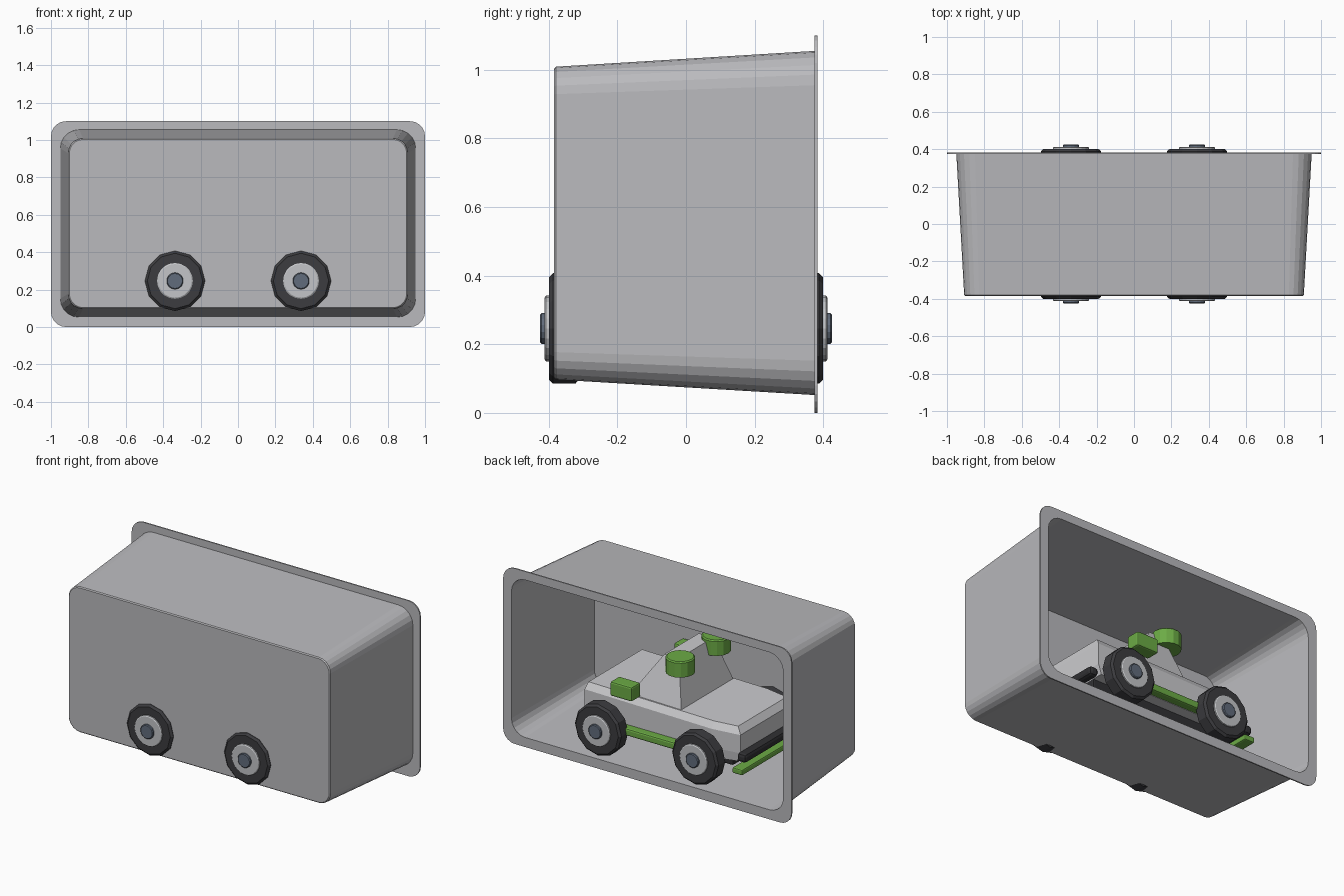
import bpy, bmesh, math
from mathutils import Matrix

if "Cube" in bpy.data.objects:
    bpy.data.objects.remove(bpy.data.objects["Cube"])


def material(name, rgb):
    m = bpy.data.materials.new(name)
    m.diffuse_color = (*rgb, 1)
    m.use_nodes = True
    m.node_tree.nodes["Principled BSDF"].inputs["Base Color"].default_value = m.diffuse_color
    return m


TRAY = material("tray_grey", (0.49, 0.49, 0.51))
PAINT = material("body_light_grey", (0.60, 0.60, 0.62))
RUBBER = material("tyre_charcoal", (0.045, 0.045, 0.05))
BLACK = material("bumper_black", (0.03, 0.03, 0.033))
RIM = material("rim_silver", (0.55, 0.56, 0.58))
HUB = material("hub_slate", (0.12, 0.15, 0.20))
GREEN = material("trim_green", (0.15, 0.41, 0.06))


def finish(name, bm, mat):
    bmesh.ops.recalc_face_normals(bm, faces=bm.faces)
    me = bpy.data.meshes.new(name)
    bm.to_mesh(me)
    bm.free()
    me.materials.append(mat)
    ob = bpy.data.objects.new(name, me)
    bpy.context.collection.objects.link(ob)
    return ob


def loft(name, loops, mat):
    """Skin a stack of equal-length loops and cap both ends."""
    bm = bmesh.new()
    rings = [[bm.verts.new(p) for p in loop] for loop in loops]
    n = len(rings[0])
    for a, b in zip(rings, rings[1:]):
        for i in range(n):
            j = (i + 1) % n
            bm.faces.new((a[i], a[j], b[j], b[i]))
    bm.faces.new(rings[0])
    bm.faces.new(rings[-1])
    return finish(name, bm, mat)


def box(name, centre, size, mat, bevel=0.0):
    bm = bmesh.new()
    bmesh.ops.create_cube(bm, size=1)
    bmesh.ops.scale(bm, vec=size, verts=bm.verts)
    bmesh.ops.translate(bm, vec=centre, verts=bm.verts)
    if bevel:
        bmesh.ops.bevel(bm, geom=bm.edges[:], offset=bevel, segments=2,
                        profile=0.5, affect='EDGES')
    return finish(name, bm, mat)


def lathe_y(name, x, z, profile, sides, mat):
    """Turned part about an axis along y; profile is (y, radius)."""
    loops = []
    for y, r in profile:
        loops.append([(x + r * math.sin(2 * math.pi * i / sides), y,
                       z + r * math.cos(2 * math.pi * i / sides))
                      for i in range(sides)])
    return loft(name, loops, mat)


def rounded_rect(y, hx, z0, z1, r, seg=5):
    pts = []
    for cx, cz, start in ((hx - r, z1 - r, 0), (r - hx, z1 - r, 90),
                          (r - hx, z0 + r, 180), (hx - r, z0 + r, 270)):
        for k in range(seg + 1):
            a = math.radians(start + 90 * k / seg)
            pts.append((cx + r * math.cos(a), y, cz + r * math.sin(a)))
    return pts


# Tapered display tray, open at the back, with a thin flange
loft("tray", [rounded_rect(*s) for s in (
    (-0.385, 0.902, 0.103, 1.003, 0.075),
    (-0.379, 0.908, 0.097, 1.009, 0.08),
    (0.375, 0.95, 0.052, 1.055, 0.10),
    (0.375, 1.0, 0.0, 1.10, 0.08),
    (0.383, 1.0, 0.0, 1.10, 0.08),
    (0.383, 0.942, 0.060, 1.047, 0.095),
    (-0.377, 0.900, 0.105, 1.001, 0.075))], TRAY)


# Car body: plan outline tapering at the nose, chamfered along the top
def body_loop(z, nose, nose_w, side_w, tail, slope=0.0):
    half = [(tail, side_w), (-0.38, side_w), (nose, nose_w)]
    pts = half + [(x, -y) for x, y in reversed(half)]
    return [(x, y, z + slope * (x - tail)) for x, y in pts]


loft("car_body", [body_loop(0.23, -0.53, 0.25, 0.29, 0.48),
                  body_loop(0.29, -0.56, 0.26, 0.29, 0.50),
                  body_loop(0.42, -0.56, 0.26, 0.29, 0.50, 0.015),
                  body_loop(0.46, -0.53, 0.24, 0.265, 0.49, 0.015)], PAINT)


# Cabin: tapered on all four sides
def rect(z, x0, x1, hy):
    return [(x0, -hy, z), (x1, -hy, z), (x1, hy, z), (x0, hy, z)]


loft("cabin", [rect(0.44, -0.15, 0.22, 0.26),
               rect(0.72, -0.07, 0.03, 0.17)], PAINT)

# Underbody and axles
box("chassis", (0, 0, 0.21), (0.96, 0.44, 0.07), BLACK, 0.01)
for name, x in (("front_axle", -0.337), ("rear_axle", 0.337)):
    lathe_y(name, x, 0.245, [(-0.32, 0.04), (0.32, 0.04)], 10, BLACK)

# Bumpers and lower front bar
box("front_bumper", (-0.585, 0, 0.275), (0.06, 0.58, 0.055), BLACK, 0.018)
box("rear_bumper", (0.53, 0, 0.235), (0.06, 0.58, 0.055), BLACK, 0.018)
box("front_bar", (-0.575, 0, 0.20), (0.07, 0.63, 0.035), GREEN, 0.008)

# Parts mirrored across the car's length
for side, s in (("near", -1), ("far", 1)):
    box(side + "_sill", (0, s * 0.31, 0.255), (0.56, 0.06, 0.045), GREEN, 0.01)
    box(side + "_side_pod", (0.20, s * 0.315, 0.51), (0.15, 0.09, 0.09),
        GREEN, 0.01)

    # Round roof lamp
    loops = [[(-0.085 + r * math.cos(math.tau * i / 14),
               s * 0.178 + r * math.sin(math.tau * i / 14), z)
              for i in range(14)]
             for z, r in ((0.645, 0.085), (0.735, 0.085), (0.742, 0.078))]
    loft(side + "_roof_lamp", loops, GREEN)

    # Wheels: chamfered tyre, rim disc, hub cap
    for end, x in (("front", -0.337), ("rear", 0.337)):
        tag = side + "_" + end
        lathe_y(tag + "_tyre", x, 0.246,
                [(s * 0.31, 0.145), (s * 0.322, 0.161),
                 (s * 0.388, 0.161), (s * 0.40, 0.148)], 12, RUBBER)
        lathe_y(tag + "_rim", x, 0.246,
                [(s * 0.39, 0.096), (s * 0.408, 0.096), (s * 0.412, 0.09)],
                20, RIM)
        lathe_y(tag + "_hub", x, 0.246,
                [(s * 0.40, 0.045), (s * 0.421, 0.045), (s * 0.425, 0.04)],
                14, HUB)
